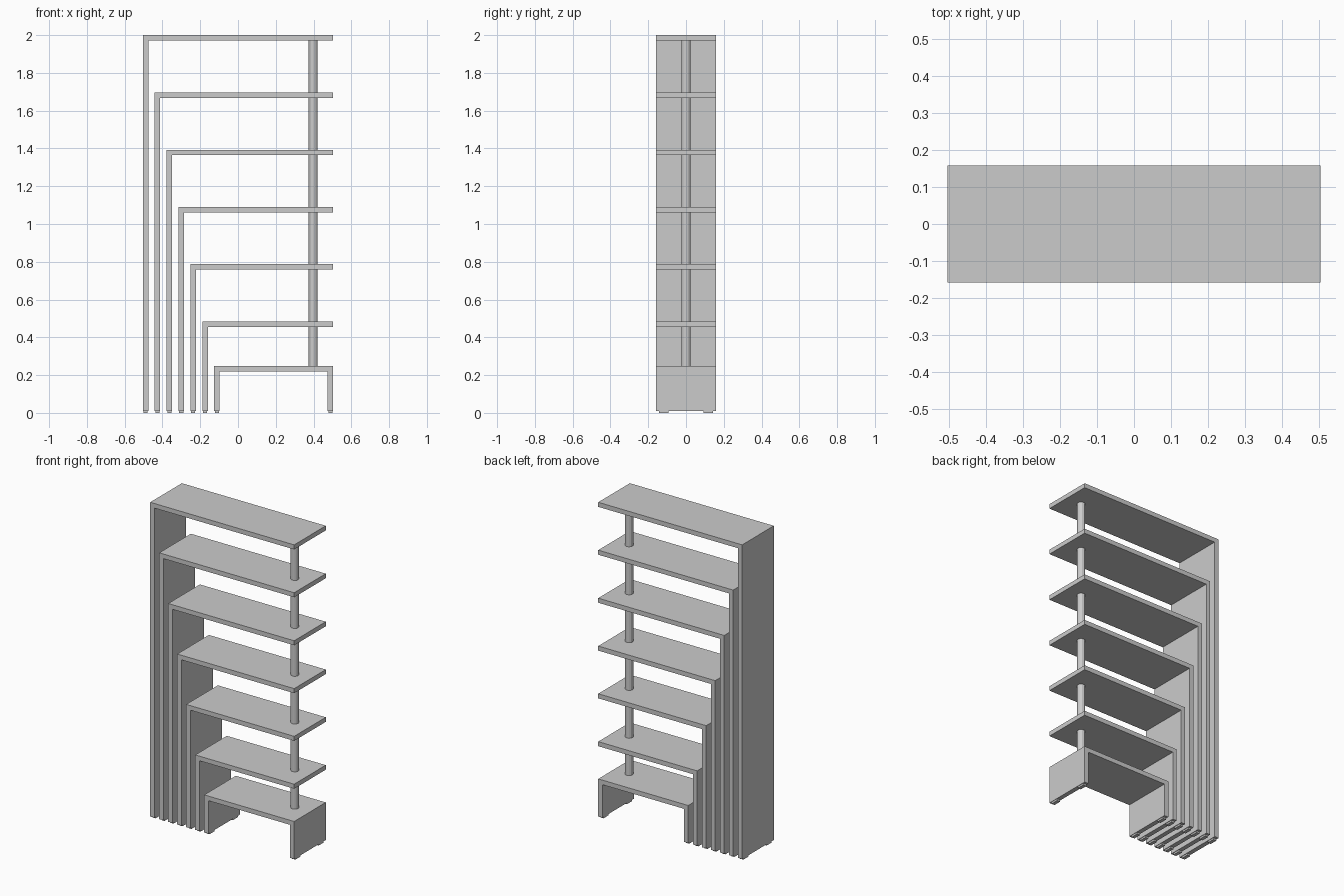
import bpy, bmesh
from mathutils import Matrix, Vector

cube = bpy.data.objects.get("Cube")
if cube:
    bpy.data.objects.remove(cube, do_unlink=True)

grey = bpy.data.materials.new("light grey")
grey.use_nodes = True
grey.diffuse_color = (0.6, 0.6, 0.6, 1)
grey.node_tree.nodes["Principled BSDF"].inputs["Base Color"].default_value = grey.diffuse_color

RIGHT, DEPTH, THICK, FOOT = 0.504, 0.158, 0.029, 0.011
TOPS = [2.0, 1.697, 1.393, 1.09, 0.788, 0.485, 0.249]


def finish(name, bm):
    bmesh.ops.recalc_face_normals(bm, faces=bm.faces)
    mesh = bpy.data.meshes.new(name)
    bm.to_mesh(mesh)
    bm.free()
    mesh.materials.append(grey)
    obj = bpy.data.objects.new(name, mesh)
    bpy.context.collection.objects.link(obj)


def bent_panel(name, profile):
    """Extrude an x-z outline through the full depth."""
    bm = bmesh.new()
    face = bm.faces.new([bm.verts.new((x, -DEPTH, z)) for x, z in profile])
    moved = bmesh.ops.extrude_face_region(bm, geom=[face])["geom"]
    verts = [v for v in moved if isinstance(v, bmesh.types.BMVert)]
    bmesh.ops.translate(bm, verts=verts, vec=(0, 2 * DEPTH, 0))
    finish(name, bm)


def feet(name, x):
    """Two small pads under one upright."""
    bm = bmesh.new()
    for y in (-0.117, 0.117):
        m = Matrix.Translation((x, y, FOOT / 2)) @ Matrix.Diagonal(Vector((0.022, 0.05, FOOT, 1)))
        bmesh.ops.create_cube(bm, size=1, matrix=m)
    finish(name, bm)


# Nested shelves, each folding down into its own upright
for i, top in enumerate(TOPS):
    left = -RIGHT + 0.063 * i
    inner, under = left + THICK, top - THICK
    outline = [(left, FOOT), (left, top), (RIGHT, top)]
    if i == len(TOPS) - 1:
        # The lowest shelf has a second leg
        outline += [(RIGHT, FOOT), (RIGHT - THICK, FOOT), (RIGHT - THICK, under)]
        feet("end_leg_feet", RIGHT - THICK / 2)
    else:
        outline.append((RIGHT, under))
    outline += [(inner, under), (inner, FOOT)]
    bent_panel(f"shelf_{i + 1}", outline)
    feet(f"upright_feet_{i + 1}", left + THICK / 2)

# Round post through the shelves
low, high = TOPS[-1] - 0.01, TOPS[0] - 0.01
bm = bmesh.new()
bmesh.ops.create_cone(bm, cap_ends=True, segments=12, radius1=0.024, radius2=0.024,
                      depth=high - low, matrix=Matrix.Translation((0.398, 0, (low + high) / 2)))
finish("support_post", bm)
